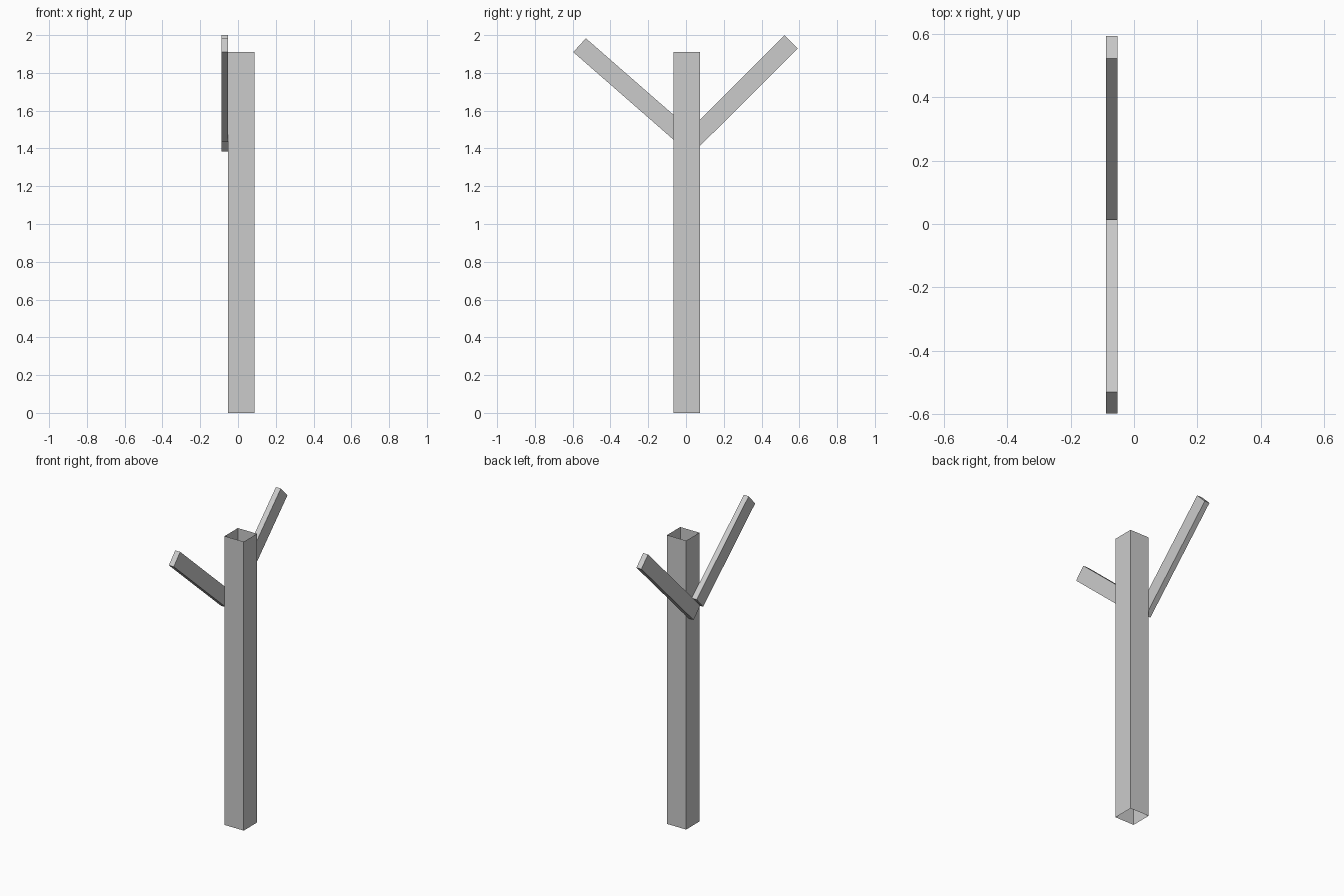
import bpy, bmesh
from mathutils import Vector

if "Cube" in bpy.data.objects:
    bpy.data.objects.remove(bpy.data.objects["Cube"])


def extruded(name, outline, direction, caps):
    """Extrude a closed outline along a direction, optionally capping both ends."""
    bm = bmesh.new()
    d = Vector(direction)
    a = [bm.verts.new(p) for p in outline]
    b = [bm.verts.new(Vector(p) + d) for p in outline]
    n = len(a)
    for i in range(n):
        j = (i + 1) % n
        bm.faces.new((a[i], a[j], b[j], b[i]))
    if caps:
        bm.faces.new(a[::-1])
        bm.faces.new(b)
    bmesh.ops.recalc_face_normals(bm, faces=bm.faces)
    mesh = bpy.data.meshes.new(name)
    bm.to_mesh(mesh)
    bm.free()
    obj = bpy.data.objects.new(name, mesh)
    bpy.context.collection.objects.link(obj)
    return obj


# Square post, open at the top and bottom
x0, x1, y0, y1 = -0.052, 0.088, -0.066, 0.073
extruded("post", [(x0, y0, 0), (x1, y0, 0), (x1, y1, 0), (x0, y1, 0)],
         (0, 0, 1.91), caps=False)

# Two slanted boards on the left face of the post: (y, z) outlines
arms = {
    "front_arm": [(-0.597, 1.91), (-0.053, 1.435), (0.014, 1.508), (-0.53, 1.983)],
    "back_arm": [(0.046, 1.385), (0.592, 1.93), (0.522, 2.0), (-0.024, 1.455)],
}
for name, outline in arms.items():
    extruded(name, [(-0.088, y, z) for y, z in outline], (0.036, 0, 0), caps=True)
